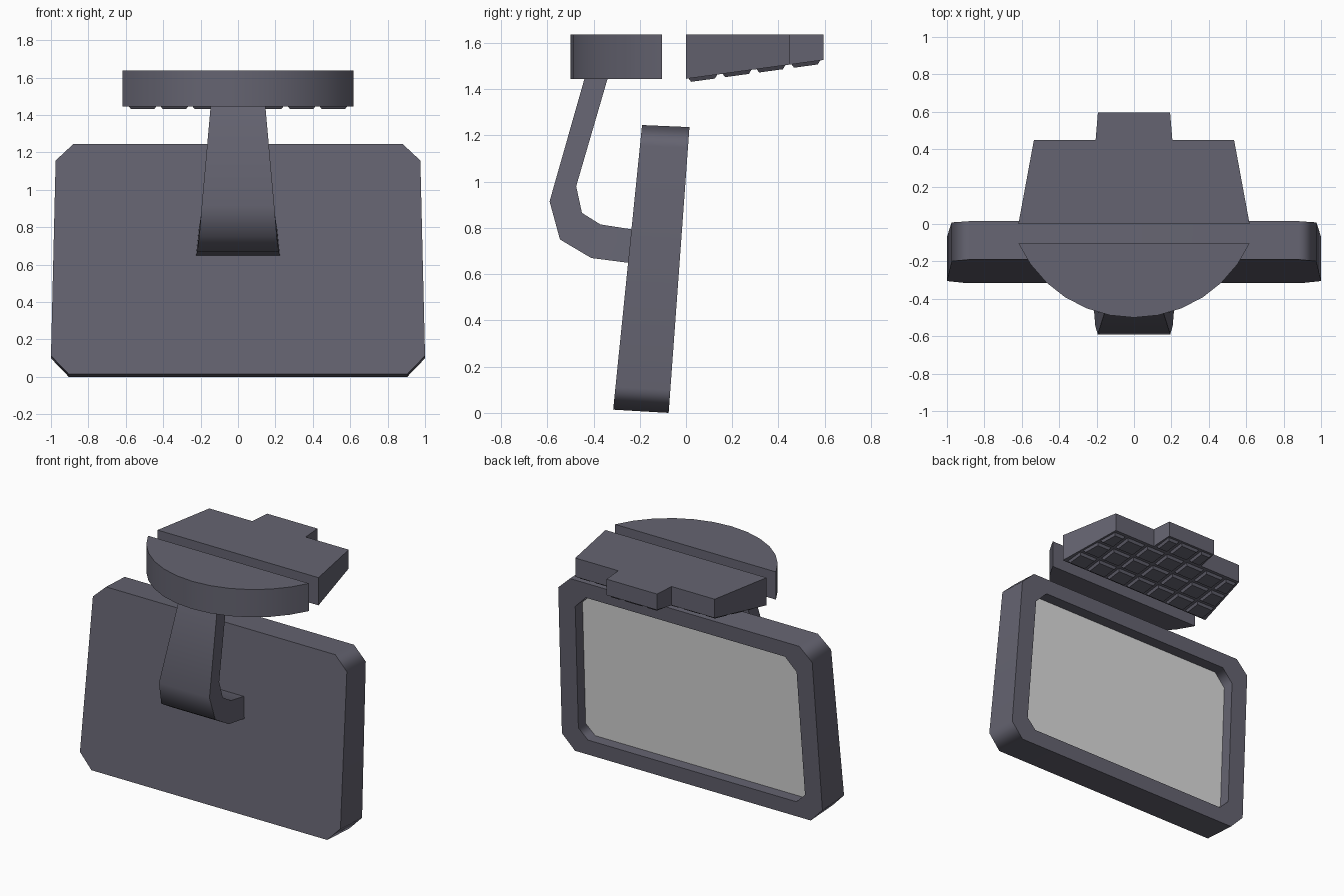
import bpy, bmesh, math

if "Cube" in bpy.data.objects:
    bpy.data.objects.remove(bpy.data.objects["Cube"])


def material(name, rgb):
    m = bpy.data.materials.new(name)
    m.diffuse_color = (*rgb, 1)
    m.use_nodes = True
    m.node_tree.nodes["Principled BSDF"].inputs["Base Color"].default_value = m.diffuse_color
    return m


plastic = material("slate_plastic", (0.13, 0.127, 0.165))
glass = material("mirror_grey", (0.72, 0.72, 0.72))


def finish(bm, name, mats, smooth=None):
    bmesh.ops.recalc_face_normals(bm, faces=bm.faces)
    me = bpy.data.meshes.new(name)
    bm.to_mesh(me)
    bm.free()
    ob = bpy.data.objects.new(name, me)
    bpy.context.collection.objects.link(ob)
    for m in mats:
        me.materials.append(m)
    if smooth:
        bpy.ops.object.select_all(action='DESELECT')
        ob.select_set(True)
        bpy.context.view_layer.objects.active = ob
        bpy.ops.object.shade_smooth_by_angle(angle=math.radians(smooth))
    return ob


def loft(bm, rings):
    """Bridge rings of equal length and cap both ends; returns last cap."""
    vs = [[bm.verts.new(p) for p in r] for r in rings]
    n = len(vs[0])
    for a, b in zip(vs, vs[1:]):
        for i in range(n):
            j = (i + 1) % n
            bm.faces.new((a[i], a[j], b[j], b[i]))
    bm.faces.new(vs[0])
    return bm.faces.new(vs[-1])


def mirrored(half):
    """Close a right-hand outline by mirroring it over x = 0."""
    return half + [(-x, *r) for x, *r in reversed(half) if x > 1e-6]


# mirror housing: leaning chamfered box with a recessed glass in the rear
def panel(half, bottom, top, dy=0.0):
    return [(x, bottom[0] + (top[0] - bottom[0]) * t + dy,
             bottom[1] + (top[1] - bottom[1]) * t) for x, t in mirrored(half)]


outer = [(0.905, 0), (1.0, 0.08), (0.975, 0.928), (0.88, 1)]
inner = [(0.80, 0.085), (0.87, 0.14), (0.85, 0.845), (0.765, 0.915)]
front = ((-0.315, 0.014), (-0.19, 1.245))
back = ((-0.075, 0.0), (0.015, 1.236))
bm = bmesh.new()
cap = loft(bm, [panel(outer, *front), panel(outer, *back),
                panel(inner, *back), panel(inner, *back, dy=-0.08)])
cap.material_index = 1
housing = finish(bm, "mirror_housing", [plastic, glass], 50)
housing.modifiers.new("even_normals", 'WEIGHTED_NORMAL').keep_sharp = True

# curved support arm: side sections (inner y, z, outer y, z, half width)
sections = [
    (-0.335, 1.46, -0.435, 1.46, 0.145, 0.145),
    (-0.475, 0.98, -0.59, 0.915, 0.188, 0.194),
    (-0.45, 0.865, -0.545, 0.75, 0.198, 0.207),
    (-0.37, 0.815, -0.41, 0.67, 0.205, 0.218),
    (-0.21, 0.79, -0.21, 0.644, 0.21, 0.225)]
bm = bmesh.new()
loft(bm, [[(-wi, yi, zi), (wi, yi, zi), (wo, yo, zo), (-wo, yo, zo)]
          for yi, zi, yo, zo, wi, wo in sections])
finish(bm, "support_arm", [plastic], 55)

# half-round mount: circular segment
R, CY, SEG = 0.68, 0.18, 12
span = math.asin(0.618 / R)
arc = [(R * math.sin(a), CY - R * math.cos(a))
       for a in (span * (2 * i / SEG - 1) for i in range(SEG + 1))]
bm = bmesh.new()
loft(bm, [[(x, y, z) for x, y in arc] for z in (1.445, 1.637)])
finish(bm, "half_round_mount", [plastic], 40)


# stepped wedge plate with sloping underside
def under(y):
    return 1.445 + 0.137 * y


plan = mirrored([(0.618, 0.0), (0.535, 0.45), (0.205, 0.45), (0.193, 0.595)])
bm = bmesh.new()
loft(bm, [[(x, y, under(y)) for x, y in plan], [(x, y, 1.637) for x, y in plan]])
finish(bm, "wedge_plate", [plastic])


# raised pads under the wedge, clipped to its outline
def limit(y):
    return 0.605 - 0.185 * y if y < 0.45 else 0.187


bm = bmesh.new()
P, G = 0.17, 0.01
for row in range(4):
    y0, y1 = row * 0.147 + G, row * 0.147 + 0.147 - G
    if row == 3:
        y0, y1 = 0.455, 0.582
    for col in range(-3, 4):
        def ring(s, drop):
            pts = []
            for y, sides in ((y0 + s, (-1, 1)), (y1 - s, (1, -1))):
                for k in sides:
                    x = col * P + k * (P / 2 - G)
                    m = limit(y)
                    x = max(-m, min(m, x)) - k * s
                    pts.append((x, y, under(y) - drop))
            return pts
        base = ring(0, -0.002)
        if min(base[1][0] - base[0][0], base[2][0] - base[3][0]) > 0.04:
            loft(bm, [base, ring(0.012, 0.016)])
finish(bm, "grip_pads", [plastic])
